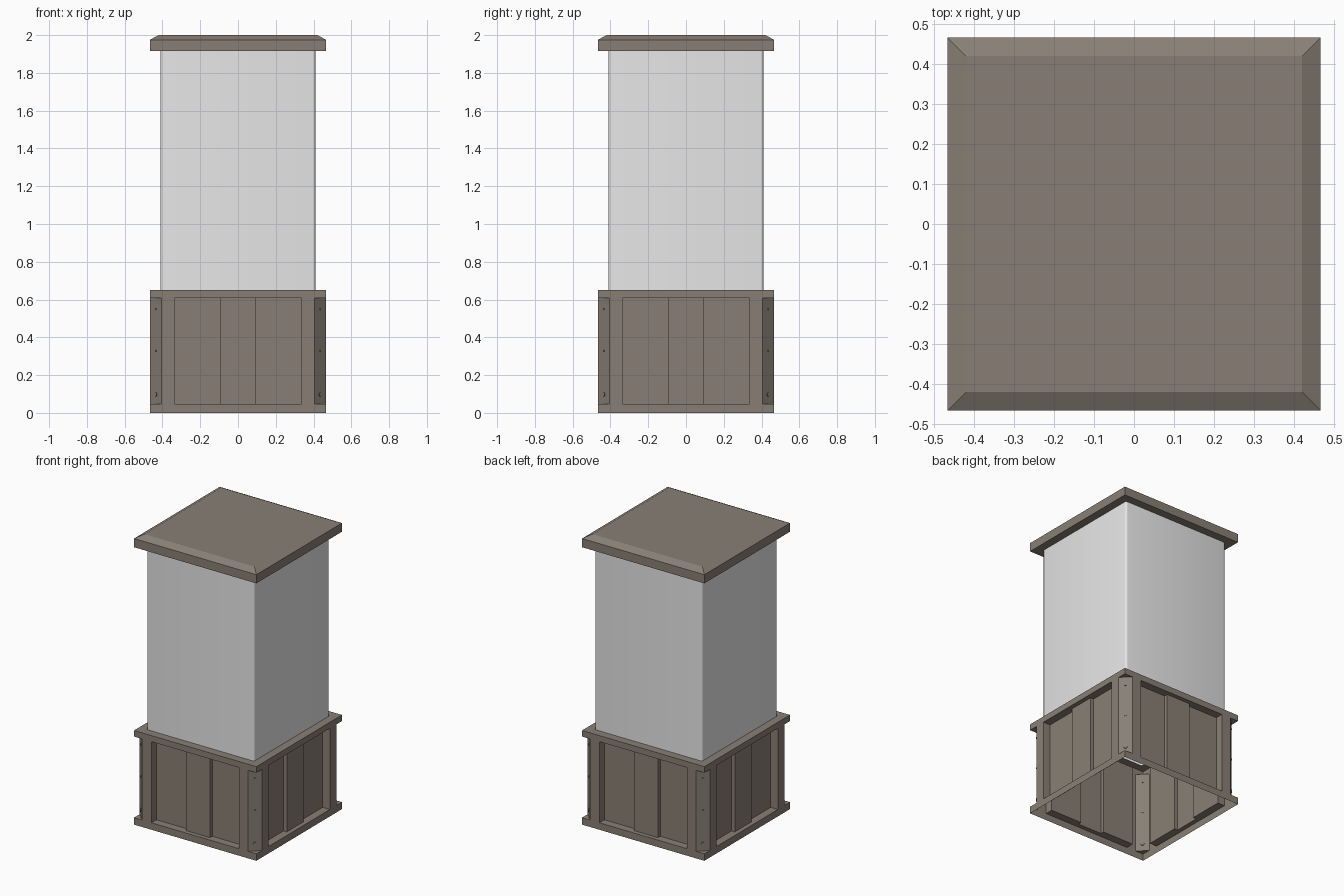
import bpy, bmesh, math
from mathutils import Matrix, Vector

if "Cube" in bpy.data.objects:
    bpy.data.objects.remove(bpy.data.objects["Cube"])

W, C, A, B = 0.467, 0.405, 0.335, 0.092     # outer half width, corner cut, opening, middle board
H, Z0, Z1 = 0.65, 0.048, 0.608              # base height, opening bottom and top
DEEP, SHALLOW = 0.055, 0.03                 # board recess depths
BODY, TOP = 0.41, 1.915


def material(name, rgb):
    m = bpy.data.materials.new(name)
    m.diffuse_color = (*rgb, 1)
    m.use_nodes = True
    m.node_tree.nodes["Principled BSDF"].inputs["Base Color"].default_value = m.diffuse_color
    return m


brown = material("warm grey brown", (0.25, 0.213, 0.178))
white = material("light grey", (0.8, 0.8, 0.8))


def finish(bm, name, mat):
    me = bpy.data.meshes.new(name)
    bm.to_mesh(me)
    bm.free()
    ob = bpy.data.objects.new(name, me)
    me.materials.append(mat)
    bpy.context.collection.objects.link(ob)
    return ob


def turn(k):
    return Matrix.Rotation(k * math.pi / 2, 4, 'Z')


def face(bm, pts, normal, rot):
    f = bm.faces.new([bm.verts.new(rot @ Vector(p)) for p in pts])
    f.normal_update()
    if f.normal.dot(rot @ Vector(normal)) < 0:
        f.normal_flip()


# Base shell: thin sheet, open underneath, four identical sides
bm = bmesh.new()
for k in range(4):
    r = turn(k)

    def upright(u0, u1, z0, z1, d=0):
        y = -W + d
        face(bm, [(u0, y, z0), (u1, y, z0), (u1, y, z1), (u0, y, z1)], (0, -1, 0), r)

    def reveal(u, d0, d1, nx):
        face(bm, [(u, -W + d0, Z0), (u, -W + d1, Z0), (u, -W + d1, Z1), (u, -W + d0, Z1)], (nx, 0, 0), r)

    # rails and stiles
    upright(-W, W, 0, Z0)
    upright(-W, W, Z1, H)
    upright(-C, -A, Z0, Z1)
    upright(A, C, Z0, Z1)
    # recessed boards with sill and head
    for u0, u1, d in ((-A, -B, DEEP), (-B, B, SHALLOW), (B, A, DEEP)):
        upright(u0, u1, Z0, Z1, d)
        for z, nz in ((Z0, 1), (Z1, -1)):
            face(bm, [(u0, -W, z), (u1, -W, z), (u1, -W + d, z), (u0, -W + d, z)], (0, 0, nz), r)
    reveal(-A, 0, DEEP, 1)
    reveal(A, 0, DEEP, -1)
    reveal(-B, SHALLOW, DEEP, -1)
    reveal(B, SHALLOW, DEEP, 1)
    # cut corner between the rails
    face(bm, [(C, -W, Z0), (W, -C, Z0), (W, -C, Z1), (C, -W, Z1)], (1, -1, 0), r)
    for z, nz in ((Z0, 1), (Z1, -1)):
        face(bm, [(C, -W, z), (W, -W, z), (W, -C, z)], (0, 0, nz), r)
    # top ledge
    face(bm, [(-W, -W, H), (W, -W, H), (BODY, -BODY, H), (-BODY, -BODY, H)], (0, 0, 1), r)
bmesh.ops.remove_doubles(bm, verts=bm.verts, dist=1e-5)
finish(bm, "panelled_base", brown)

# Small bolts on the cut corners
bm = bmesh.new()
for k in range(4):
    for z, rad in ((0.55, 0.006), (0.328, 0.006), (0.098, 0.012)):
        m = (turn(k) @ Matrix.Translation(((W + C) / 2, -(W + C) / 2, z))
             @ Matrix.Rotation(-math.pi / 4, 4, 'Z') @ Matrix.Rotation(math.pi / 2, 4, 'Y'))
        bmesh.ops.create_cone(bm, cap_ends=True, segments=10, radius1=rad, radius2=rad,
                              depth=0.01, matrix=m)
finish(bm, "corner_bolts", brown)

# Tall light panel body: open tube with rounded corners
bm = bmesh.new()
bmesh.ops.create_cube(bm, size=1, matrix=Matrix.Translation((0, 0, (H + TOP) / 2))
                      @ Matrix.Diagonal((2 * BODY, 2 * BODY, TOP - H + 0.01, 1)))
bm.normal_update()
bmesh.ops.delete(bm, geom=[f for f in bm.faces if abs(f.normal.z) > 0.9], context='FACES_ONLY')
posts = [e for e in bm.edges if abs(e.verts[0].co.z - e.verts[1].co.z) > 0.1]
bmesh.ops.bevel(bm, geom=posts, offset=0.015, segments=4, profile=0.5, affect='EDGES')
body = finish(bm, "light_body", white)
bpy.context.view_layer.objects.active = body
body.select_set(True)
bpy.ops.object.shade_smooth_by_angle(angle=math.radians(40))

# Cap: square slab with a sloped rim
bm = bmesh.new()
rings = [[bm.verts.new((sx * s, sy * s, z)) for sx, sy in ((-1, -1), (1, -1), (1, 1), (-1, 1))]
         for s, z in ((W, TOP), (W, 1.975), (0.42, 2.0))]
bm.faces.new(rings[0][::-1])
bm.faces.new(rings[-1])
for lo, hi in zip(rings, rings[1:]):
    for i in range(4):
        j = (i + 1) % 4
        bm.faces.new((lo[i], lo[j], hi[j], hi[i]))
finish(bm, "cap", brown)
